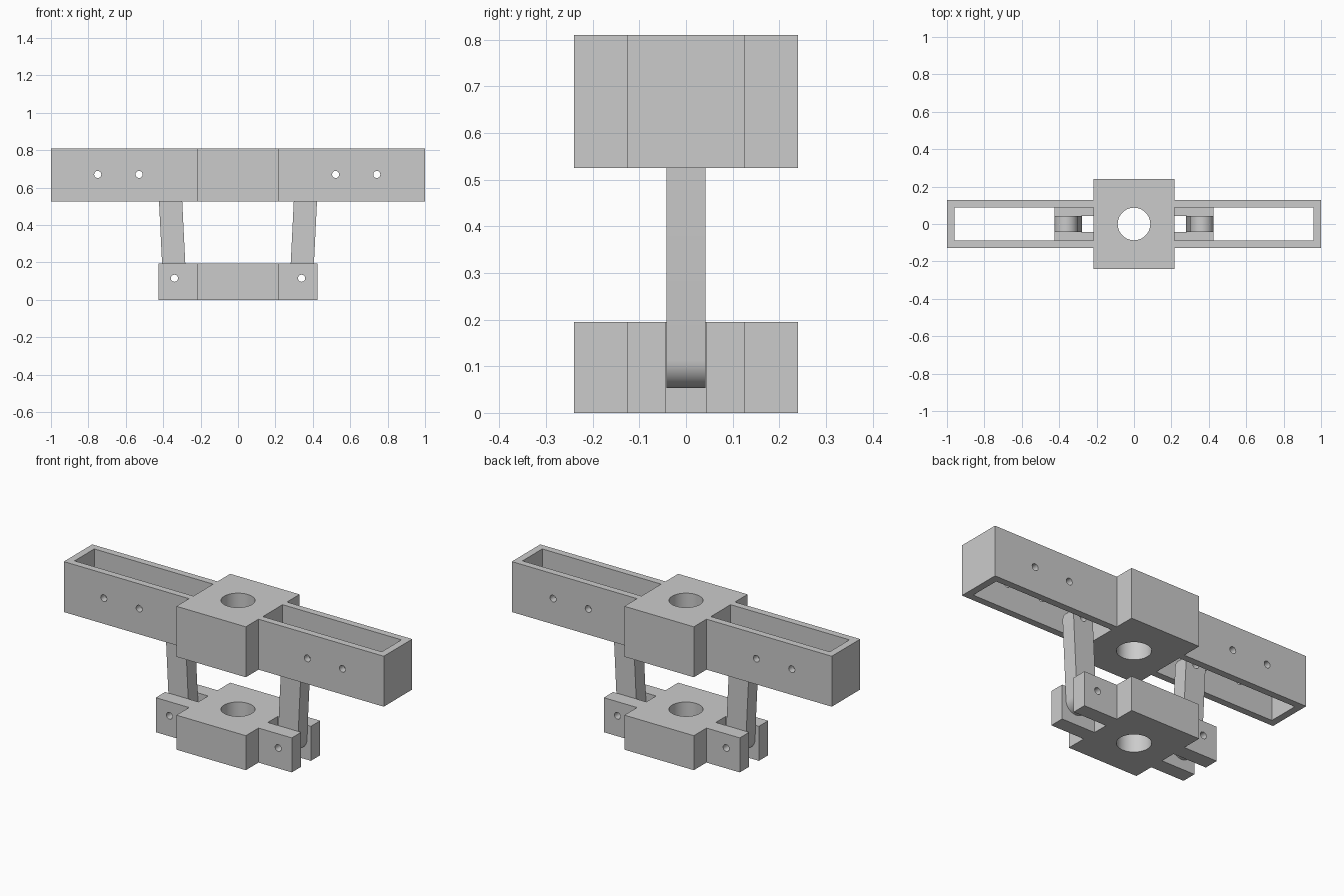
import bpy, bmesh
from math import cos, sin, pi, atan2
from mathutils import Matrix, Vector

if "Cube" in bpy.data.objects:
    bpy.data.objects.remove(bpy.data.objects["Cube"])

HUB_X, HUB_Y, ARM_Y = 0.217, 0.24, 0.127
BORE, PIN = 0.087, 0.019
# maps a profile (x, z) extruded along its normal onto the front plane
FRONT = Matrix.Rotation(pi / 2, 4, 'X')


def circle(cx, cy, r, n=48):
    return [(cx + r * cos(2 * pi * i / n), cy + r * sin(2 * pi * i / n)) for i in range(n)]


def rect(x0, x1, y0, y1):
    return [(x0, y0), (x1, y0), (x1, y1), (x0, y1)]


def capsule(a, b, r, n=24):
    ang = atan2(b[1] - a[1], b[0] - a[0])
    pts = []
    for c, start in ((b, ang - pi / 2), (a, ang + pi / 2)):
        pts += [(c[0] + r * cos(start + pi * i / n), c[1] + r * sin(start + pi * i / n))
                for i in range(n + 1)]
    return pts


def plus_outline(length):
    q = [(length, ARM_Y), (HUB_X, ARM_Y), (HUB_X, HUB_Y)]
    top = q + [(-x, y) for x, y in reversed(q)]
    return top + [(x, -y) for x, y in reversed(top)]


def prisms(name, items):
    """One mesh of extruded profiles: (points, low, high, matrix)."""
    bm = bmesh.new()
    for pts, lo, hi, mat in items:
        face = bm.faces.new([bm.verts.new(mat @ Vector((x, y, lo))) for x, y in pts])
        ext = bmesh.ops.extrude_face_region(bm, geom=[face])
        moved = [v for v in ext['geom'] if isinstance(v, bmesh.types.BMVert)]
        bmesh.ops.translate(bm, verts=moved, vec=mat.to_3x3() @ Vector((0, 0, hi - lo)))
    bmesh.ops.recalc_face_normals(bm, faces=bm.faces)
    mesh = bpy.data.meshes.new(name)
    bm.to_mesh(mesh)
    bm.free()
    obj = bpy.data.objects.new(name, mesh)
    bpy.context.collection.objects.link(obj)
    return obj


def cut(obj, *groups):
    """Subtract each group of profiles, then smooth the round walls."""
    bpy.ops.object.select_all(action='DESELECT')
    bpy.context.view_layer.objects.active = obj
    obj.select_set(True)
    for items in groups:
        cutter = prisms("cutter", items)
        cutter.hide_render = True
        mod = obj.modifiers.new("cut", 'BOOLEAN')
        mod.operation, mod.solver, mod.object = 'DIFFERENCE', 'EXACT', cutter
        bpy.ops.object.modifier_apply(modifier=mod.name)
        bpy.data.objects.remove(cutter)
    bpy.ops.object.shade_smooth_by_angle(angle=0.5)


I = Matrix.Identity(4)

# Upper crossbar: hub with two open-frame arms
upper = prisms("upper_crossbar", [(plus_outline(1.0), 0.525, 0.81, I)])
cut(upper,
    [(circle(0, 0, BORE), 0.4, 0.9, I)]
    + [(rect(*sorted((s * HUB_X, s * 0.96)), -0.088, 0.088), 0.4, 0.9, I) for s in (-1, 1)],
    [(circle(x, 0.67, PIN, 24), -0.3, 0.3, FRONT) for x in (-0.75, -0.529, 0.522, 0.742)])

# Lower hub with a forked lug on each side
lower = prisms("lower_hub", [(plus_outline(0.425), 0, 0.195, I)])
cut(lower,
    [(circle(0, 0, BORE), -0.1, 0.3, I)]
    + [(rect(*sorted((s * HUB_X, s * 0.5)), -0.044, 0.044), -0.1, 0.3, I) for s in (-1, 1)],
    [(circle(s * 0.34, 0.115, PIN, 24), -0.3, 0.3, FRONT) for s in (-1, 1)])

# Round-ended links joining the two hubs
for side, s in (("left", -1), ("right", 1)):
    low, high = (s * 0.34, 0.115), (s * 0.362, 0.56)
    link = prisms(side + "_link", [(capsule(low, high, 0.062), -0.042, 0.042, FRONT)])
    cut(link, [(circle(*p, PIN, 24), -0.2, 0.2, FRONT) for p in (low, high)])
